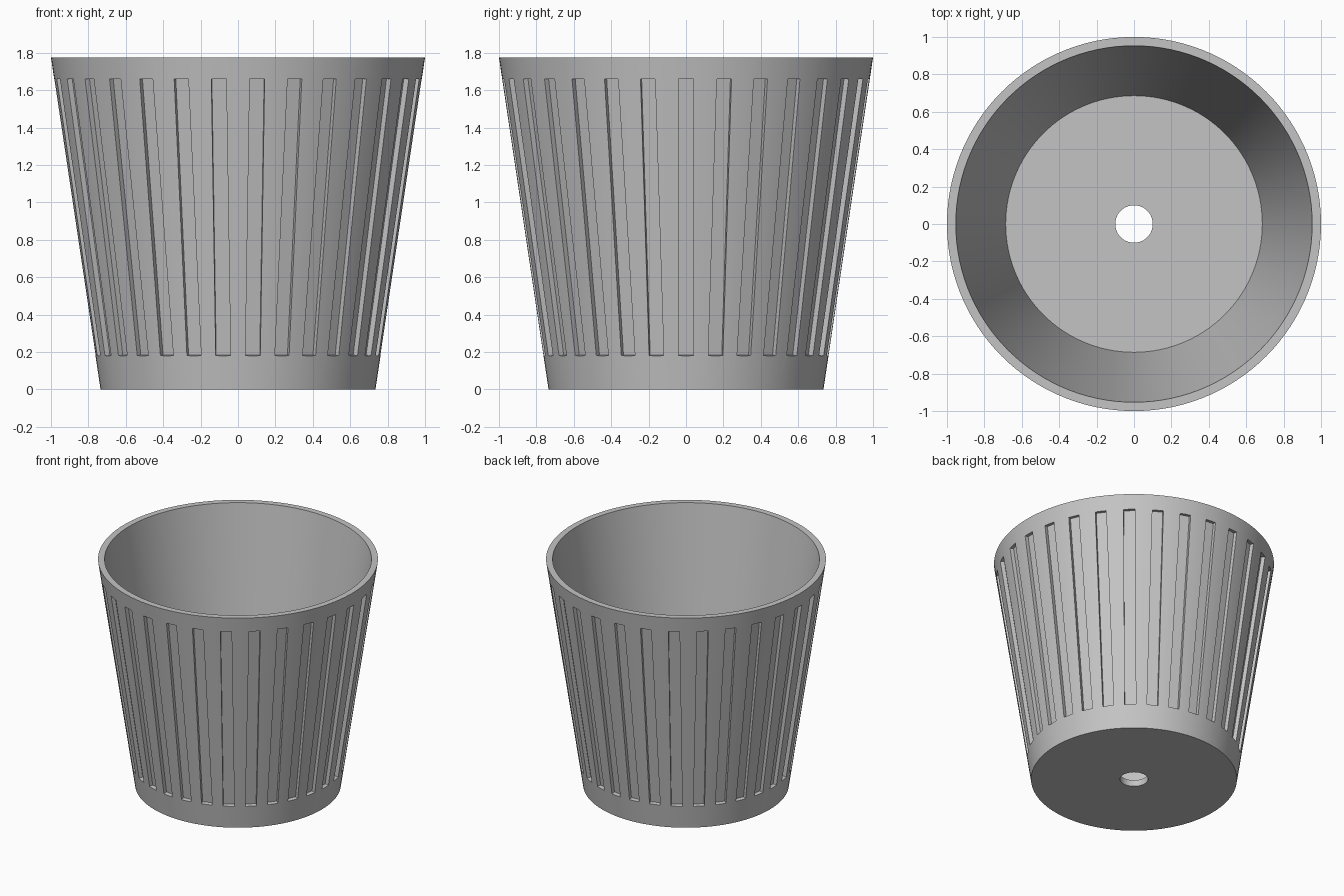
import bpy, bmesh, math
from mathutils import Matrix, Vector

cube = bpy.data.objects.get("Cube")
if cube:
    bpy.data.objects.remove(cube, do_unlink=True)

HEIGHT, R_BASE, R_TOP = 1.775, 0.735, 1.0
FLOOR, HOLE = 0.05, 0.1
SEGMENTS, GROOVES = 120, 30
GROOVE_WIDTH, GROOVE_DEPTH = 0.08, 0.03
GROOVE_LOW, GROOVE_HIGH = 0.18, 1.66

grey = bpy.data.materials.new("light grey")
grey.use_nodes = True
grey.diffuse_color = (0.55, 0.55, 0.55, 1)
grey.node_tree.nodes["Principled BSDF"].inputs["Base Color"].default_value = grey.diffuse_color


def make_object(name, bm):
    bmesh.ops.recalc_face_normals(bm, faces=bm.faces)
    mesh = bpy.data.meshes.new(name)
    bm.to_mesh(mesh)
    bm.free()
    mesh.materials.append(grey)
    obj = bpy.data.objects.new(name, mesh)
    bpy.context.collection.objects.link(obj)
    return obj


# Pot body: closed wall profile turned around z, with a drain hole
profile = [(HOLE, 0), (R_BASE, 0), (R_TOP, HEIGHT),
           (0.953, HEIGHT), (0.686, FLOOR), (HOLE, FLOOR)]
bm = bmesh.new()
rings = []
for i in range(SEGMENTS):
    a = math.tau * i / SEGMENTS
    rings.append([bm.verts.new((r * math.cos(a), r * math.sin(a), z)) for r, z in profile])
for i, ring in enumerate(rings):
    following = rings[(i + 1) % SEGMENTS]
    for j in range(len(profile)):
        k = (j + 1) % len(profile)
        bm.faces.new((ring[j], following[j], following[k], ring[k]))
pot = make_object("plant_pot", bm)

# Groove cutters: slanted boxes that follow the outer wall
slope = math.atan2(R_TOP - R_BASE, HEIGHT)
mid_z = (GROOVE_LOW + GROOVE_HIGH) / 2
mid_r = R_BASE + mid_z * math.tan(slope)
length = (GROOVE_HIGH - GROOVE_LOW) / math.cos(slope)
thick = 0.1
box = (Matrix.Translation((mid_r, 0, mid_z))
       @ Matrix.Rotation(slope, 4, 'Y')
       @ Matrix.Translation((thick / 2 - GROOVE_DEPTH, 0, 0))
       @ Matrix.Diagonal(Vector((thick, GROOVE_WIDTH, length, 1))))
bm = bmesh.new()
for i in range(GROOVES):
    turn = Matrix.Rotation(math.tau * i / GROOVES, 4, 'Z')
    bmesh.ops.create_cube(bm, size=1, matrix=turn @ box)
cutter = make_object("groove_cutter", bm)
cutter.hide_render = True

# Cut the grooves into the wall
mod = pot.modifiers.new("grooves", 'BOOLEAN')
mod.operation = 'DIFFERENCE'
mod.solver = 'EXACT'
mod.object = cutter
bpy.context.view_layer.objects.active = pot
pot.select_set(True)
bpy.ops.object.modifier_apply(modifier=mod.name)
bpy.data.objects.remove(cutter, do_unlink=True)

# Smooth round walls, crisp rims and grooves
bpy.ops.object.select_all(action='DESELECT')
pot.select_set(True)
bpy.context.view_layer.objects.active = pot
bpy.ops.object.shade_smooth_by_angle(angle=math.radians(25))
